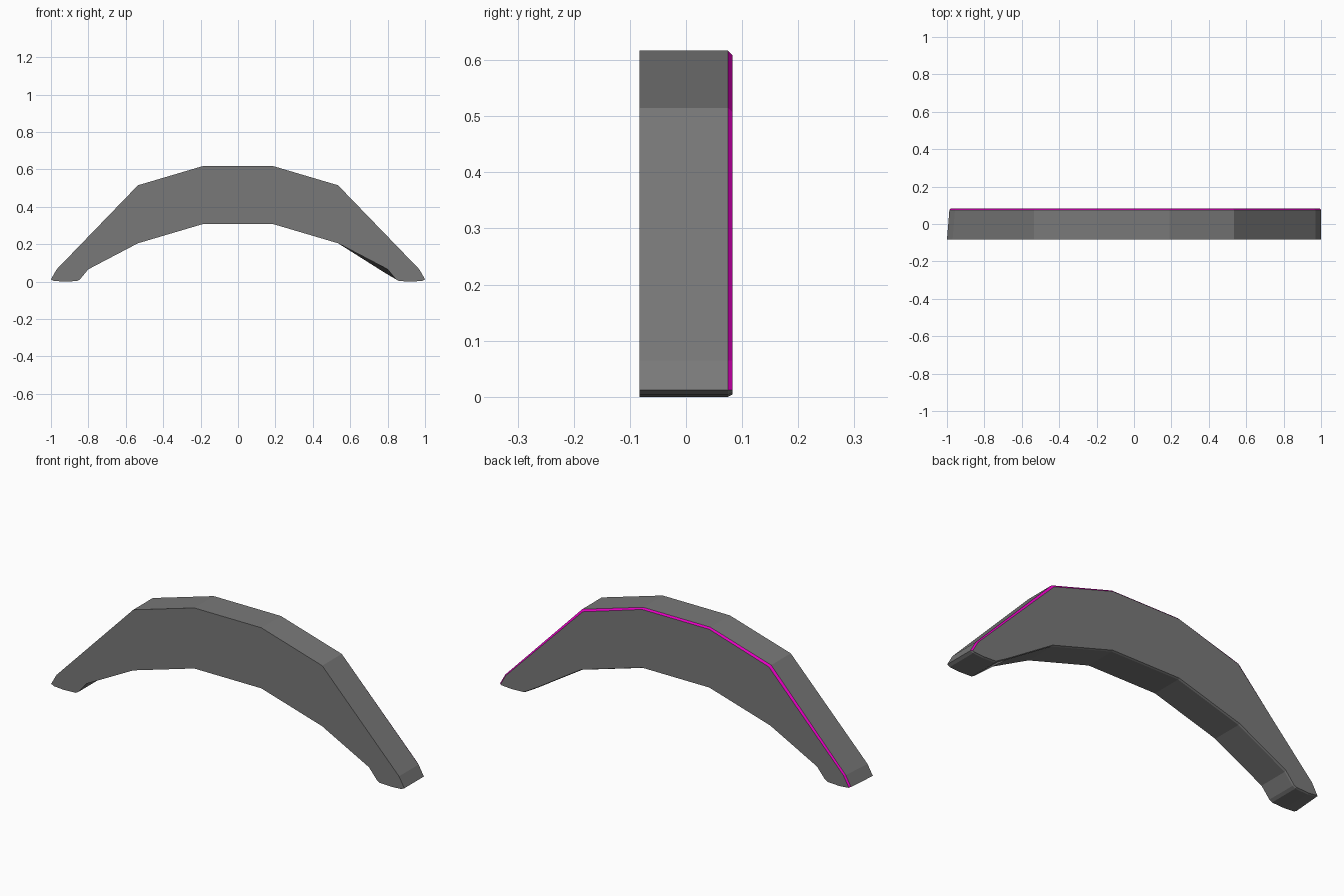
import bpy, bmesh

if "Cube" in bpy.data.objects:
    bpy.data.objects.remove(bpy.data.objects["Cube"])


def material(name, rgb):
    m = bpy.data.materials.new(name)
    m.diffuse_color = (*rgb, 1)
    m.use_nodes = True
    m.node_tree.nodes["Principled BSDF"].inputs["Base Color"].default_value = m.diffuse_color
    return m


grey = material("mid grey", (0.19, 0.19, 0.19))
magenta = material("magenta trim", (0.8, 0.0, 0.55))

# Half outline of the arch in x, z: outer edge, foot, inner edge
OUTER = [(0.19, 0.617), (0.535, 0.515), (0.97, 0.065), (1.0, 0.012)]
FOOT = [(0.985, 0.004), (0.93, 0.0), (0.86, 0.003), (0.845, 0.012)]
INNER = [(0.80, 0.066), (0.535, 0.205), (0.19, 0.307)]
HALF = OUTER + FOOT + INNER
N = len(HALF)


def section(back=False, inset=0.0):
    """Closed outline; the back one has a straight right leg and a tucked left tip."""
    right, left = [], []
    for i, (x, z) in enumerate(HALF):
        outer, inner = i < len(OUTER), i >= N - len(INNER)
        if outer:
            z2, x2 = z - (inset if i < 2 else 0), x - (inset if i > 0 else 0)
        else:
            z2, x2 = z + inset * 0.5, x
        xr, zr, xl = x2, z2, x2
        if back and i == N - len(INNER):
            xr, zr = 0.79, 0.044 + inset * 0.5
        if back and 2 <= i <= 4:
            xl -= 0.013
        right.append((xr, zr))
        left.append((-xl, z2))
    return right + left[::-1]


# Arch body: front outline, back rim, and the chamfered back face
bm = bmesh.new()
rings = [[bm.verts.new((x, y, z)) for x, z in pts] for y, pts in (
    (-0.083, section()),
    (0.075, section(back=True)),
    (0.083, section(back=True, inset=0.008)))]
count = 2 * N
outer_edges = set(range(3)) | set(range(count - 4, count))
for r in range(2):
    for i in range(count):
        j = (i + 1) % count
        f = bm.faces.new((rings[r][i], rings[r][j], rings[r + 1][j], rings[r + 1][i]))
        # magenta trim only on the outer chamfer of the back
        f.material_index = 1 if r == 1 and i in outer_edges else 0
bm.faces.new(rings[0])
bm.faces.new(rings[2])
bmesh.ops.recalc_face_normals(bm, faces=bm.faces)
mesh = bpy.data.meshes.new("arch")
bm.to_mesh(mesh)
bm.free()
mesh.materials.append(grey)
mesh.materials.append(magenta)
arch = bpy.data.objects.new("arch", mesh)
bpy.context.collection.objects.link(arch)
